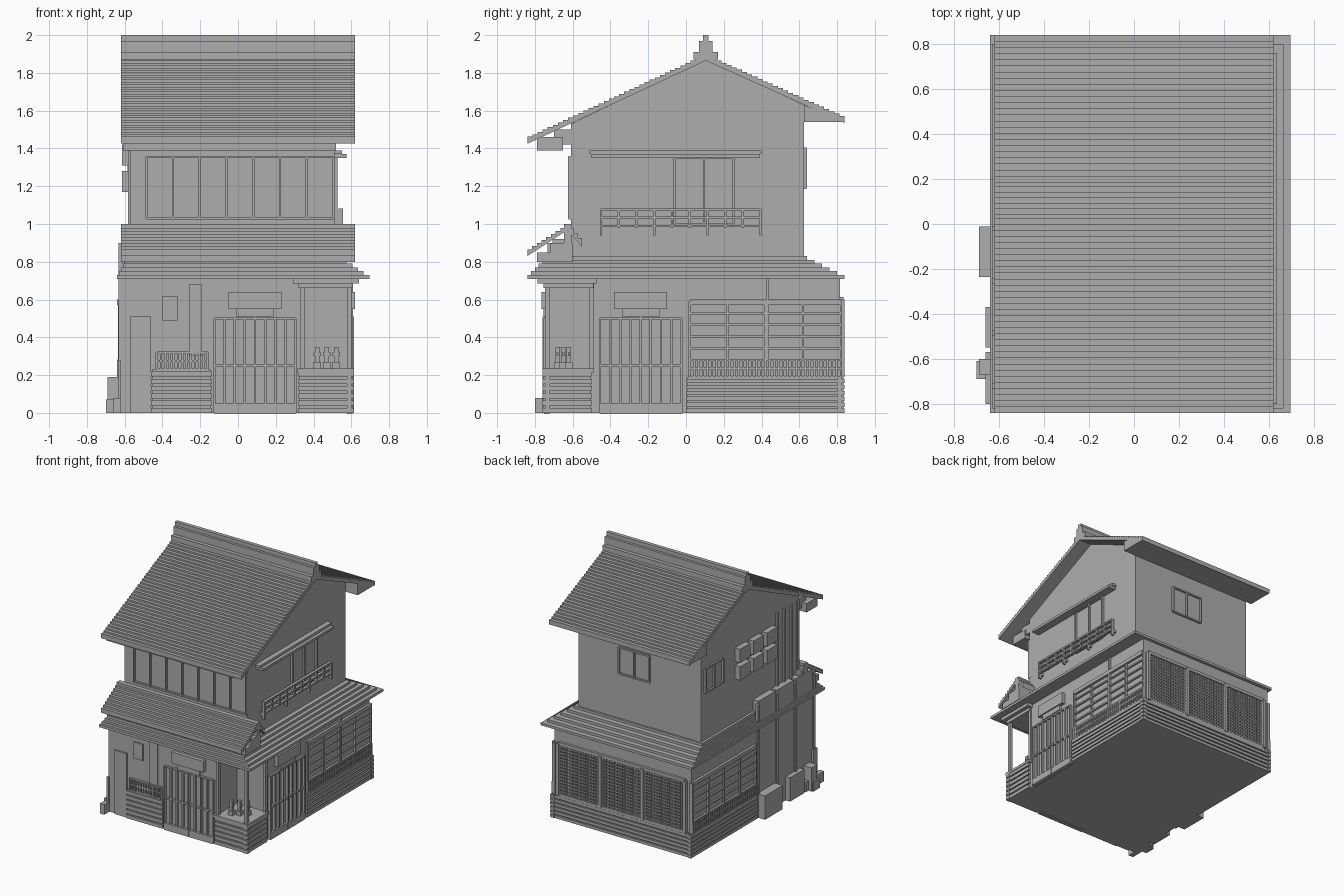
import bpy, bmesh
from mathutils import Matrix, Vector

default_cube = bpy.data.objects.get("Cube")
if default_cube:
    bpy.data.objects.remove(default_cube, do_unlink=True)

grey = (0.42, 0.42, 0.42, 1)
material = bpy.data.materials.new("plain_grey")
material.use_nodes = True
material.diffuse_color = grey
material.node_tree.nodes["Principled BSDF"].inputs["Base Color"].default_value = grey

# Outer wall planes of both storeys, and the levels shared by many parts
GROUND = dict(left=-0.62, right=0.59, front=-0.735, back=0.815)
UPPER = dict(left=-0.57, right=0.51, front=-0.61, back=0.625)
EAVE_LEFT, EAVE_RIGHT, EAVE_FRONT, EAVE_BACK = -0.62, 0.62, -0.84, 0.84
RIDGE_Y, RIDGE_Z = 0.105, 1.89
SKIRT, FRONT_SILL, SIDE_SILL, DOOR_TOP = 0.71, 0.23, 0.19, 0.51
BAY_X, BAY_Y = 0.34, -0.5
THIN, PROUD = 0.012, 0.02


def finish(name, bm):
    bmesh.ops.recalc_face_normals(bm, faces=bm.faces)
    mesh = bpy.data.meshes.new(name)
    bm.to_mesh(mesh)
    bm.free()
    mesh.materials.append(material)
    part = bpy.data.objects.new(name, mesh)
    bpy.context.collection.objects.link(part)


def build(name, boxes):
    """One object made of boxes, each given as x, y and z ranges."""
    bm = bmesh.new()
    for ranges in boxes:
        low = Vector([min(r) for r in ranges])
        high = Vector([max(r) for r in ranges])
        scale = Matrix.Diagonal((high - low).to_4d())
        place = Matrix.Translation((low + high) / 2)
        bmesh.ops.create_cube(bm, size=1, matrix=place @ scale)
    finish(name, bm)


def around(centre, half):
    return centre - half, centre + half


def spread(start, end, parts):
    return [start + (end - start) * i / parts for i in range(parts + 1)]


def plate(face, across, height, depth=THIN, walls=GROUND, gap=-THIN):
    """Box lying on a wall, reaching outwards to the given depth."""
    sign = -1 if face in ("left", "front") else 1
    out = (walls[face] + sign * gap, walls[face] + sign * depth)
    return (across, out, height) if face in ("front", "back") else (out, across, height)


def lattice(face, across, height, columns, rows, bar=THIN, depth=PROUD, walls=GROUND):
    """Evenly spaced upright and level bars on a wall."""
    half = bar / 2
    bars = [plate(face, around(u, half), height, depth, walls)
            for u in spread(*across, columns)]
    return bars + [plate(face, across, around(z, half), depth - half / 2, walls)
                   for z in spread(*height, rows)]


def extrude(name, outline, left, right):
    bm = bmesh.new()
    face = bm.faces.new([bm.verts.new((left, y, z)) for y, z in outline])
    grown = bmesh.ops.extrude_face_region(bm, geom=[face])["geom"]
    verts = [v for v in grown if isinstance(v, bmesh.types.BMVert)]
    bmesh.ops.translate(bm, verts=verts, vec=(right - left, 0, 0))
    finish(name, bm)


def stepped_slope(name, eave, peak, steps, thick):
    """Roof slope with one small step for each row of tiles."""
    ys = spread(eave[0], peak[0], steps)
    zs = spread(eave[1], peak[1], steps)
    outline = [(eave[0], eave[1] - thick)]
    for i in range(steps):
        outline += [(ys[i], zs[i + 1]), (ys[i + 1], zs[i + 1])]
    outline.append((peak[0], peak[1] - thick))
    extrude(name, outline, EAVE_LEFT, EAVE_RIGHT)


# Main roof slopes and the stepped ridge
stepped_slope("main_roof_front", (EAVE_FRONT, 1.45), (RIDGE_Y, RIDGE_Z), 35, 0.025)
stepped_slope("main_roof_back", (EAVE_BACK, 1.56), (RIDGE_Y, RIDGE_Z), 27, 0.025)
build("ridge", [((EAVE_LEFT, EAVE_RIGHT), around(RIDGE_Y, half), (RIDGE_Z - PROUD, top))
                for half, top in ((0.065, 1.91), (0.035, 1.97), (0.015, 2))])

# Upper floor with gables, rear soffit and the box under the front eave
extrude("upper_walls", [(UPPER["front"], 0.8), (UPPER["front"], 1.53),
                        (RIDGE_Y, RIDGE_Z - PROUD), (UPPER["back"], 1.63),
                        (UPPER["back"], 0.8)], UPPER["left"], UPPER["right"])
extrude("rear_soffit", [(UPPER["back"], 1.54), (UPPER["back"], 1.63), (EAVE_BACK, 1.54)],
        EAVE_LEFT, EAVE_RIGHT)
build("front_eave_box", [((-0.61, 0.52), (-0.79, -0.65), (1.39, 1.46)),
                         ((UPPER["left"], UPPER["right"]), (-0.7, -0.6), (1.42, 1.5))])

# Canopy above the shop front
stepped_slope("front_canopy", (EAVE_FRONT, 0.85), (-0.64, 0.98), 8, PROUD)
stepped_slope("canopy_back", (-0.55, 0.9), (-0.62, 0.98), 3, PROUD)
span = (EAVE_LEFT, EAVE_RIGHT)
build("canopy_frame", [(span, around(-0.625, PROUD), (0.8, 1)),
                       (span, (-0.79, -0.6), (0.8, 0.85)),
                       (span, (-0.72, -0.6), (0.8, 0.9))])

# Skirt roof around the ground floor, a stack of shrinking slabs
skirt = []
for i in range(6):
    step = PROUD * i
    skirt.append(((-0.64 + step / 2, 0.695 - step * 1.5),
                  (EAVE_FRONT + step, EAVE_BACK - step * 2),
                  (SKIRT + step, SKIRT + step + PROUD)))
build("skirt_roof", skirt)

# Ground floor walls, with an open bay at the corner
left, right, front, back = GROUND.values()
build("ground_walls", [((left, right), (front, back), (0, FRONT_SILL)),
                       ((left, right), (BAY_Y, back), (0, SKIRT)),
                       ((left, BAY_X), (front, BAY_Y), (0, SKIRT))])
build("bay_posts", [(around(x, THIN), around(y, THIN), (FRONT_SILL, SKIRT))
                    for x, y in ((BAY_X, front), (right, front), (right, BAY_Y))])
bay = []
for flare, low, high in ((0.025, 0.215, 0.235), (PROUD, 0.66, 0.69), (0.05, 0.685, SKIRT)):
    bay.append(((BAY_X - flare, right + flare), (front - flare, BAY_Y + flare / 2), (low, high)))
build("bay_sill_and_head", bay)

# Little plants in the bay
plants = []
for i in range(3):
    x, y = 0.42 + 0.05 * i, -0.68 + 0.03 * i
    plants += [(around(x, PROUD), around(y, PROUD), (FRONT_SILL, 0.27)),
               (around(x, THIN), around(y, THIN), (FRONT_SILL, 0.35)),
               (around(x, PROUD), around(y, THIN / 2), (0.3, 0.32))]
build("bay_plants", plants)

# Lapped boards along the base
boards = []
for face, start, end, top in (("front", -0.46, -0.14, FRONT_SILL),
                              ("front", 0.32, 0.615, FRONT_SILL),
                              ("right", -0.76, BAY_Y, FRONT_SILL),
                              ("right", 0, EAVE_BACK, SIDE_SILL),
                              ("left", 0, EAVE_BACK, SIDE_SILL),
                              ("back", left, 0.615, SIDE_SILL)):
    depth = THIN if face == "left" else PROUD
    levels = spread(0, top, 6)
    boards.append(plate(face, (start + THIN / 2, end - THIN / 2), (0, top), depth / 2))
    boards += [plate(face, (start, end), (z, z + levels[1] * 0.7), depth) for z in levels[:-1]]
build("base_boards", boards)

# Sliding double doors, each with a sign board above
for face, centre in (("front", 0.09), ("right", -0.24)):
    opening = around(centre, 0.215)
    build(face + "_doors", lattice(face, opening, (0, 0.5), 8, 2)
          + [plate(face, opening, (0, 0.05), PROUD),
             plate(face, around(centre, THIN / 2), (0, DOOR_TOP), PROUD * 1.2)])
    build(face + "_sign", [plate(face, around(centre, 0.14), (0.55, 0.64), 0.03),
                           plate(face, around(centre, 0.1), (DOOR_TOP, 0.55), PROUD)])

# Front wall fittings
build("side_door", [plate("front", (-0.57, -0.46), (0, DOOR_TOP))])
build("wall_boards", [plate("front", (-0.4, -0.32), (0.49, 0.62)),
                      plate("front", (-0.26, -0.19), (0.3, 0.68))])

# Low slatted fences above the boards
for face, across, sill, slats in (("front", (-0.43, -0.16), FRONT_SILL, 12),
                                  ("right", (PROUD, 0.82), SIDE_SILL, 34),
                                  ("left", (PROUD, 0.82), SIDE_SILL, 34)):
    build(face + "_fence", lattice(face, across, (sill, sill + 0.09), slats, 2))

# Ground floor windows on both sides
for face in ("right", "left"):
    across = (PROUD, 0.82)
    build(face + "_window", lattice(face, across, (0.28, 0.59), 4, 5, depth=0.016)
          + [plate(face, across, (0.57, 0.6), PROUD)])
build("right_post", [plate("right", around(0.43, THIN / 2), (0.28, SKIRT), PROUD)])

# Rear lattice window in three bays
across, height = (-0.57, 0.55), (SIDE_SILL, 0.6)
build("rear_lattice", lattice("back", across, height, 48, 16, bar=0.009, depth=THIN))
build("rear_frame", lattice("back", across, height, 3, 1, bar=0.025, depth=0.025))

# Upper floor windows
for face, across, height, columns in (("front", (-0.485, 0.505), (1.03, 1.355), 7),
                                      ("right", (-0.06, 0.25), (1, 1.35), 2),
                                      ("back", (-0.12, 0.15), (1.19, 1.4), 2),
                                      ("left", (0.36, 0.58), (1.21, 1.4), 2)):
    build("upper_" + face + "_window",
          lattice(face, across, height, columns, 1, depth=0.016, walls=UPPER))

# Awning and balcony rail on the right
build("side_awning", [plate("right", (-0.51, 0.4), (1.37, 1.39), 0.04, UPPER),
                      plate("right", (-0.5, 0.39), (1.35, 1.37), 0.065, UPPER)])
across, reach = (-0.45, 0.395), 0.045
rail = [plate("right", around(u, THIN / 2), (0.98, 1.08), reach, UPPER, reach / 2)
        for u in spread(*across, 9)]
rail += [plate("right", across, around(z, THIN / 2), reach, UPPER, reach / 2)
         for z in spread(0.99, 1.075, 2)]
for u in spread(*across, 3):
    rail += [plate("right", around(u, THIN / 2), (0.94, 1), reach, UPPER, reach / 2),
             plate("right", around(u, THIN / 2), (0.97, 0.99), reach, UPPER)]
build("balcony_rail", rail)

# Cooling boxes on the left gable wall
build("wall_units", [plate("left", around(y, 0.065), (z, z + 0.11), reach, UPPER)
                     for y in spread(-0.21, 0.13, 2) for z in (1.17, 1.31)])

# Left wall panels and pilasters
edges = spread(-0.72, -PROUD, 3)
panels = [((left, UPPER["left"] + THIN), (a + THIN, b - THIN), (SKIRT, 0.92))
          for a, b in zip(edges, edges[1:])]
panels += [plate("left", around(y, THIN), (0, 0.9)) for y in edges]
panels += [plate("left", around(y, THIN), (0.9, 1.5), THIN, UPPER)
           for y in spread(-0.59, -0.33, 3)]
build("left_wall_panels", panels)

# Ground units and pots beside the left wall
build("ground_units", [((-0.69, left), (-0.235, -THIN), (0, SIDE_SILL)),
                       ((-0.66, left), (-0.55, -0.37), (0, SIDE_SILL))])
build("flower_pots", [((-0.7, left), (-0.69, -0.61), (0, 0.07)),
                      ((-0.69, left), (-0.67, -0.6), (0, SIDE_SILL)),
                      ((-0.66, left), (-0.8, -0.57), (0, 0.08)),
                      ((-0.635, left), (-0.75, -0.7), (0, 0.28))])
